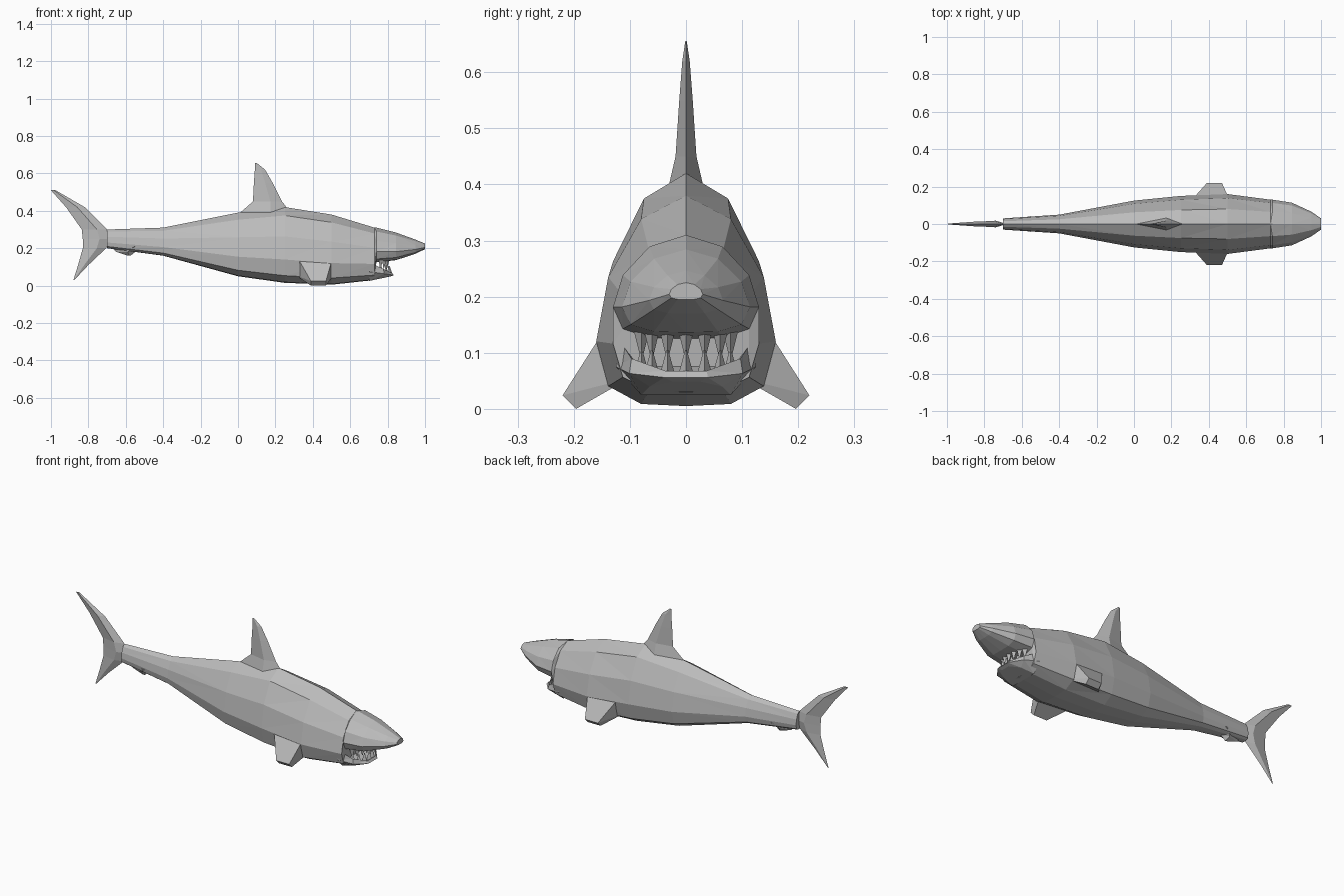
import bpy, bmesh, math
from mathutils import Vector

cube = bpy.data.objects.get("Cube")
if cube:
    bpy.data.objects.remove(cube, do_unlink=True)

grey = (0.5, 0.5, 0.5, 1)
skin = bpy.data.materials.new("shark grey")
skin.use_nodes = True
skin.diffuse_color = grey
skin.node_tree.nodes["Principled BSDF"].inputs["Base Color"].default_value = grey


def mix(start, end, amount):
    return start + (end - start) * amount


def loft(name, rings):
    """Skin a row of equal rings, cap both ends and keep the facets flat."""
    bm = bmesh.new()
    rows = [[bm.verts.new(point) for point in ring] for ring in rings]
    for lower, upper in zip(rows, rows[1:]):
        for index in range(len(lower)):
            before = index - 1
            bm.faces.new((lower[before], lower[index], upper[index], upper[before]))
    bm.faces.new(rows[0])
    bm.faces.new(rows[-1])
    bmesh.ops.triangulate(bm, faces=bm.faces)
    bmesh.ops.recalc_face_normals(bm, faces=bm.faces)
    mesh = bpy.data.meshes.new(name)
    bm.to_mesh(mesh)
    bm.free()
    mesh.materials.append(skin)
    part = bpy.data.objects.new(name, mesh)
    bpy.context.collection.objects.link(part)


def body_ring(x, top, bottom, half_width):
    """Egg-shaped section: widest low down, narrowing to a ridge on the back."""
    ring = []
    for step in range(12):
        angle = math.tau * step / 12
        rise = ((1 - math.cos(angle)) / 2) ** 1.7
        ring.append((x, half_width * math.sin(angle), mix(bottom, top, rise)))
    return ring


def snout_ring(amount):
    """Section of the snout, from the mouth corner to the nose tip."""
    return body_ring(
        x=mix(0.74, 1, amount),
        top=mix(0.31, 0.225, amount ** 1.3),
        bottom=mix(0.125, 0.195, amount ** 2),
        half_width=mix(0.13, 0.03, amount ** 2))


def jaw_ring(reach, half_width, back_height, front_height):
    """Rounded half outline of the lower jaw, sloping to the front."""
    ring = []
    for step in range(6):
        angle = math.pi * (step / 5 - 0.5)
        forward = math.cos(angle)
        ring.append((0.7 + reach * forward,
                     half_width * math.sin(angle),
                     mix(back_height, front_height, forward)))
    return ring


def tooth(name, base, tip, radius):
    """Three-sided spike."""
    corners = [Vector((math.cos(angle), math.sin(angle), 0)) * radius
               for angle in (0, math.tau / 3, -math.tau / 3)]
    loft(name, [[base + corner for corner in corners],
                [tip + corner / 9 for corner in corners]])


def blade(name, slices, thickness=0.12):
    """Fin of diamond slices (height, front, back), as thick as its chord allows."""
    rings = []
    for z, front, back in slices:
        middle = mix(front, back, 0.4)
        half = (front - back) * thickness
        rings.append([(front, 0, z), (middle, half, z), (back, 0, z), (middle, -half, z)])
    loft(name, rings)


def pectoral_fin(name, side):
    """Stubby fin tapering outward and down from the flank."""
    root, tip = Vector((0.41, 0.115, 0.11)), Vector((0.43, 0.208, 0.012))
    rings = []
    for centre, chord, slant in (
            (root, Vector((0.1, 0, 0)), Vector((0, 0.015, 0.055))),
            (tip, Vector((0.04, 0, 0)), Vector((0, 0.012, 0.012)))):
        corners = (centre + chord + slant, centre - chord + slant,
                   centre - chord - slant, centre + chord - slant)
        rings.append([(corner.x, corner.y * side, corner.z) for corner in corners])
    loft(name, rings)


# Body from tail root to mouth, then the snout above the mouth
trunk = [body_ring(*section) for section in (
    (-0.7, 0.3, 0.2, 0.03),
    (-0.4, 0.31, 0.16, 0.05),
    (0, 0.39, 0.05, 0.125),
    (0.25, 0.42, 0.015, 0.15),
    (0.5, 0.38, 0.005, 0.16),
    (0.73, 0.31, 0.03, 0.13))]
loft("body", trunk + [snout_ring(amount) for amount in (0, 0.4, 0.8, 1)])

# Lower jaw: underside, cheek, lip and hollow floor
loft("lower_jaw", [
    jaw_ring(0.12, 0.08, 0.025, 0.05),
    jaw_ring(0.14, 0.125, 0.075, 0.055),
    jaw_ring(0.13, 0.12, 0.125, 0.065),
    jaw_ring(0.11, 0.09, 0.085, 0.055)])

# Teeth in two arcs
for row, height, length, reach in (("lower", 0.06, 0.045, 0.07), ("upper", 0.14, -0.05, 0.055)):
    for step in range(7):
        angle = (step - 3) * 0.4
        base = Vector((0.74 + reach * math.cos(angle), 0.085 * math.sin(angle), height))
        tooth(f"{row}_tooth_{step + 1}", base, base + Vector((0, 0, length)), radius=0.016)

# Upright fins
blade("dorsal_fin", [
    (0.38, 0.29, 0),
    (0.45, 0.235, 0.08),
    (0.55, 0.185, 0.085),
    (0.62, 0.145, 0.09),
    (0.656, 0.1, 0.09)])
blade("tail_fin", [
    (0.03, -0.875, -0.88),
    (0.11, -0.8, -0.855),
    (0.2, -0.705, -0.83),
    (0.25, -0.68, -0.83),
    (0.3, -0.7, -0.835),
    (0.42, -0.82, -0.92),
    (0.51, -0.975, -1)])
blade("anal_fin", [
    (0.21, -0.47, -0.68),
    (0.18, -0.55, -0.65),
    (0.16, -0.575, -0.59)], thickness=0.2)

# Paired fins
pectoral_fin("back_pectoral_fin", side=1)
pectoral_fin("front_pectoral_fin", side=-1)
